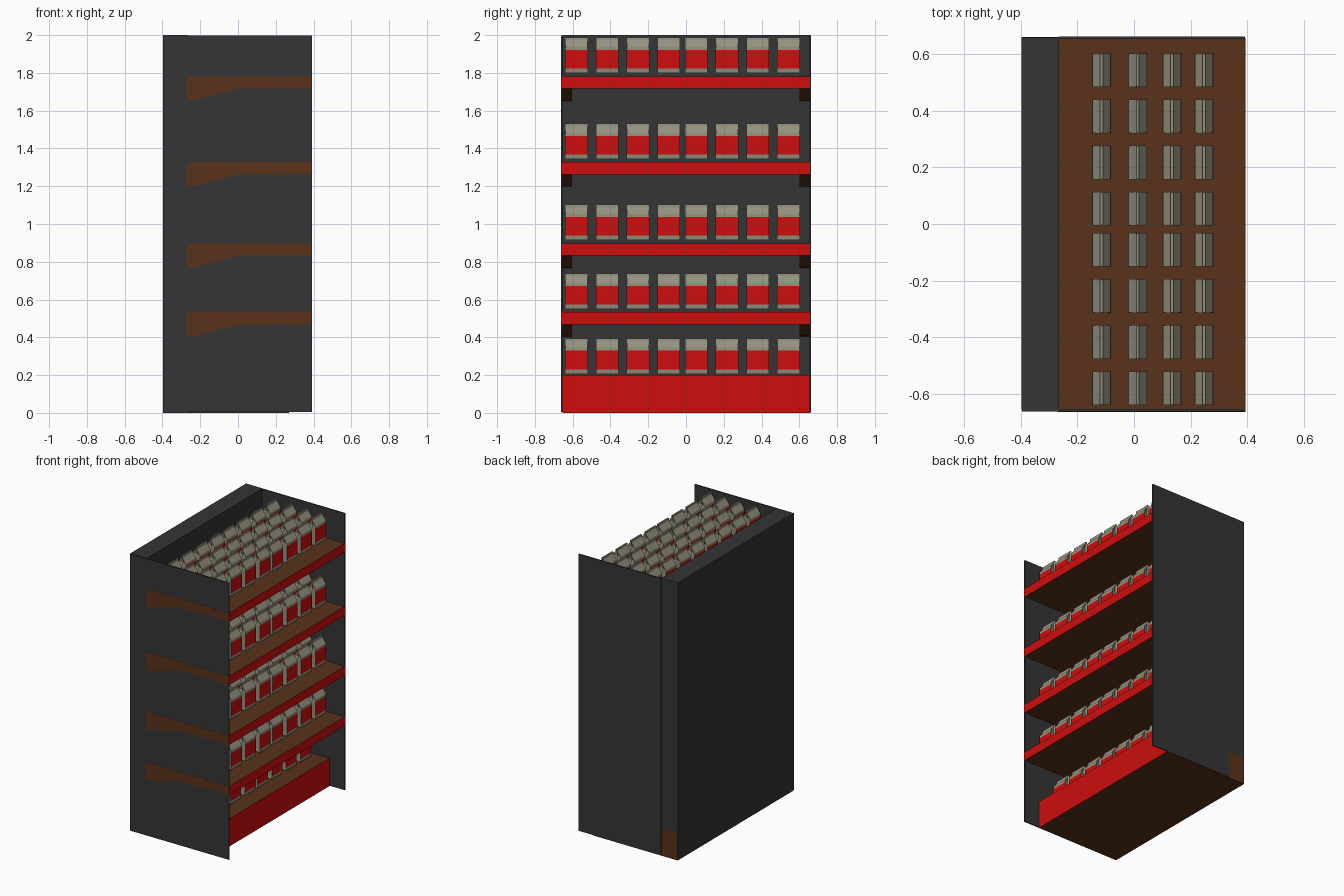
import bpy, bmesh

if "Cube" in bpy.data.objects:
    bpy.data.objects.remove(bpy.data.objects["Cube"])

def material(name, rgb):
    m = bpy.data.materials.new(name)
    m.diffuse_color = (*rgb, 1)
    m.use_nodes = True
    m.node_tree.nodes["Principled BSDF"].inputs["Base Color"].default_value = m.diffuse_color
    return m

DARK = material("charcoal", (0.035, 0.035, 0.035))
BROWN = material("brown_wood", (0.10, 0.032, 0.011))
RED = material("red", (0.62, 0.004, 0.004))
FOIL = material("bag_foil", (0.30, 0.285, 0.21))

def add_object(name, mesh):
    ob = bpy.data.objects.new(name, mesh)
    bpy.context.collection.objects.link(ob)
    return ob

def prism(name, profile, y0, y1, mat, front=None):
    """Extrude an x-z profile along y; optional second material on +x faces."""
    bm = bmesh.new()
    a = [bm.verts.new((x, y0, z)) for x, z in profile]
    b = [bm.verts.new((x, y1, z)) for x, z in profile]
    n = len(profile)
    bm.faces.new(a)
    bm.faces.new(b[::-1])
    for i in range(n):
        j = (i + 1) % n
        bm.faces.new((a[i], b[i], b[j], a[j]))
    bmesh.ops.recalc_face_normals(bm, faces=bm.faces)
    if front:
        for f in bm.faces:
            f.material_index = int(f.normal.x > 0.9)
    me = bpy.data.meshes.new(name)
    bm.to_mesh(me)
    bm.free()
    me.materials.append(mat)
    if front:
        me.materials.append(front)
    return add_object(name, me)

def box(name, x0, x1, y0, y1, z0, z1, mat, front=None):
    return prism(name, [(x0, z0), (x1, z0), (x1, z1), (x0, z1)], y0, y1, mat, front)

# Cabinet: thick back, two thin sides, recessed base
box("back_panel", -0.397, -0.265, -0.655, 0.659, 0.003, 2.0, DARK)
box("left_side_panel", -0.396, 0.392, -0.662, -0.654, 0.004, 1.998, DARK)
box("right_side_panel", -0.265, 0.392, 0.654, 0.662, 0.004, 1.998, DARK)
box("base", -0.396, 0.27, -0.654, 0.660, 0, 0.2, BROWN, RED)

# Shelves with red front edge and tapered brackets
shelf_tops = [0.533, 0.897, 1.327, 1.782]
for t in shelf_tops:
    b = t - 0.064
    box("shelf", -0.27, 0.393, -0.663, 0.656, b, t, BROWN, RED)
    taper = [(-0.27, b), (-0.27, b - 0.066), (-0.23, b - 0.062), (0.0, b)]
    prism("shelf_bracket_left", taper, -0.663, -0.603, BROWN)
    prism("shelf_bracket_right", taper, 0.600, 0.655, BROWN)

# Gusseted bag: lofted six-point rings, folded to a flat seal at the top
def bag_mesh():
    bm = bmesh.new()
    rings = []
    for z, w, d, g in [(0, .030, .060, .004), (.024, .033, .060, .008),
                       (.122, .033, .060, .010), (.138, .032, .059, .014),
                       (.174, .006, .060, .012), (.188, .005, .061, .004)]:
        pts = [(w, -d), (w, d), (0, d - g), (-w, d), (-w, -d), (0, -d + g)]
        rings.append([bm.verts.new((x, y, z)) for x, y in pts])
    for k in range(len(rings) - 1):
        for i in range(6):
            j = (i + 1) % 6
            f = bm.faces.new((rings[k][i], rings[k][j], rings[k + 1][j], rings[k + 1][i]))
            f.material_index = int(k == 1 and i in (0, 3))   # red label
    bm.faces.new(rings[0][::-1])
    bm.faces.new(rings[-1])
    me = bpy.data.meshes.new("bag")
    bm.to_mesh(me)
    bm.free()
    me.materials.append(FOIL)
    me.materials.append(RED)
    return me

# Bags in four rows of eight on every level
bag = bag_mesh()
rows = [-0.115, 0.013, 0.134, 0.247]
cols = [c - 0.163 * i for c in (0.543, -0.091) for i in range(4)]
for z, dx in [(0.207, -0.12)] + [(t + 0.017, 0) for t in shelf_tops]:
    for x in rows:
        for y in cols:
            add_object("bag", bag).location = (x + dx, y, z)
